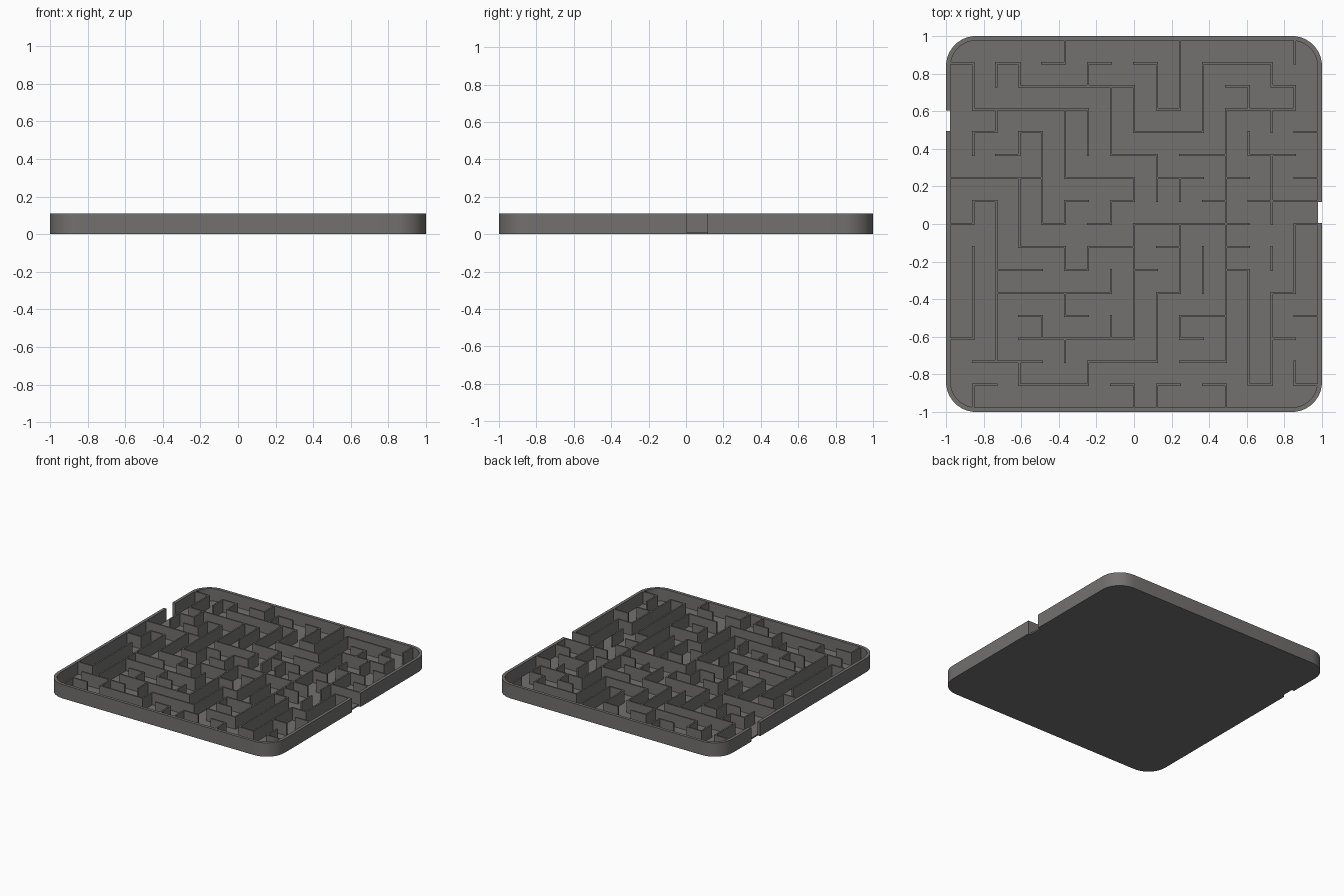
import bpy, bmesh, math

if "Cube" in bpy.data.objects:
    bpy.data.objects.remove(bpy.data.objects["Cube"])

STEP, WALL, TOP, FLOOR = 0.1222, 0.012, 0.11, 0.012

grey = bpy.data.materials.new("warm grey")
grey.diffuse_color = (0.17, 0.165, 0.16, 1)
grey.use_nodes = True
grey.node_tree.nodes["Principled BSDF"].inputs["Base Color"].default_value = grey.diffuse_color

# Horizontal walls: grid rows 1-15 from the back, column spans from the left
ROWS = [
    [(0, 1), (2, 3), (4, 5), (6, 7), (8, 9), (11, 14)],
    [(3, 8), (12, 13), (14, 15)],
    [(1, 6), (9, 10), (12, 15)],
    [(1, 2), (3, 4), (8, 11), (15, 16)],
    [(2, 3), (7, 9), (10, 12), (13, 15)],
    [(0, 4), (5, 8), (9, 11), (12, 13), (15, 16)],
    [(1, 2), (5, 6), (7, 8), (11, 12), (13, 16)],
    [(0, 1), (4, 5), (6, 7), (8, 13), (15, 16)],
    [(3, 5), (6, 8), (9, 10), (12, 13)],
    [(2, 4), (5, 6), (8, 9), (12, 13)],
    [(2, 7), (9, 10), (14, 15)],
    [(3, 4), (5, 6), (10, 12), (15, 16)],
    [(0, 1), (3, 8), (10, 11), (14, 15)],
    [(1, 4), (6, 9), (10, 12)],
    [(1, 2), (3, 6), (7, 8), (9, 10), (11, 12), (13, 14), (15, 16)],
]
# Vertical walls: grid columns 1-15 from the left, row spans from the back
COLUMNS = [
    [(1, 3), (4, 5), (7, 8), (9, 13), (15, 16)],
    [(1, 2), (3, 4), (7, 14)],
    [(1, 2), (4, 5), (6, 9), (14, 15)],
    [(4, 8), (12, 13)],
    [(0, 1), (3, 6), (7, 8), (9, 10), (11, 12), (13, 14)],
    [(1, 2), (3, 5), (9, 10), (14, 15)],
    [(2, 5), (7, 8), (10, 11), (12, 13)],
    [(2, 4), (6, 7), (8, 13), (15, 16)],
    [(1, 3), (5, 7), (11, 14), (15, 16)],
    [(0, 3), (6, 7), (8, 11), (12, 13)],
    [(1, 4), (9, 11)],
    [(3, 14), (15, 16)],
    [(2, 3), (4, 5), (10, 15)],
    [(1, 2), (3, 4), (5, 8), (9, 10), (11, 15)],
    [(0, 1), (2, 3), (8, 11), (14, 15)],
]


def finish(bm, name):
    bmesh.ops.recalc_face_normals(bm, faces=bm.faces)
    mesh = bpy.data.meshes.new(name)
    bm.to_mesh(mesh)
    bm.free()
    mesh.materials.append(grey)
    obj = bpy.data.objects.new(name, mesh)
    bpy.context.collection.objects.link(obj)
    return obj


def box(bm, x0, x1, y0, y1, z0, z1):
    verts = bmesh.ops.create_cube(bm, size=1)["verts"]
    for v in verts:
        v.co = (x1 if v.co.x > 0 else x0, y1 if v.co.y > 0 else y0, z1 if v.co.z > 0 else z0)


def corner(half, radius, quarter, n=12):
    """Arc of a rounded square corner; quarter 0 is back right, going anticlockwise."""
    a0 = quarter * math.pi / 2
    cx = (half - radius) * (1 if quarter in (0, 3) else -1)
    cy = (half - radius) * (1 if quarter in (0, 1) else -1)
    return [(cx + radius * math.cos(a0 + k / n * math.pi / 2),
             cy + radius * math.sin(a0 + k / n * math.pi / 2)) for k in range(n + 1)]


def rim_path(half, radius, start, end, quarters):
    side_a, side_b = (1, -1) if quarters[0] == 0 else (-1, 1)
    pts = [(side_a * half, start)]
    for q in quarters:
        pts += corner(half, radius, q)
    return pts + [(side_b * half, end)]


def line(k):
    return (k - 8) * STEP


# Floor plate
bm = bmesh.new()
outline = [p for q in range(4) for p in corner(0.98, 0.14, q)]
face = bm.faces.new([bm.verts.new((x, y, 0)) for x, y in outline])
ext = bmesh.ops.extrude_face_region(bm, geom=[face])["geom"]
bmesh.ops.translate(bm, vec=(0, 0, FLOOR), verts=[g for g in ext if isinstance(g, bmesh.types.BMVert)])
finish(bm, "floor_plate")

# Outer rim in two pieces, leaving the entrance (left) and exit (right) open
w = WALL / 2
for name, start, end, quarters in (
        ("back_rim", STEP - w, 5 * STEP - w, (0, 1)),
        ("front_rim", 4 * STEP + w, w, (2, 3))):
    bm = bmesh.new()
    outer = rim_path(1.0, 0.16, start, end, quarters)
    inner = rim_path(0.976, 0.136, start, end, quarters)
    rings = [[bm.verts.new(c) for c in ((*o, 0), (*o, TOP), (*i, TOP), (*i, 0))]
             for o, i in zip(outer, inner)]
    for a, b in zip(rings, rings[1:]):
        for k in range(4):
            bm.faces.new((a[k], a[(k + 1) % 4], b[(k + 1) % 4], b[k]))
    bm.faces.new(rings[0])
    bm.faces.new(rings[-1])
    rim = finish(bm, name)
    bpy.ops.object.select_all(action='DESELECT')
    rim.select_set(True)
    bpy.context.view_layer.objects.active = rim
    bpy.ops.object.shade_smooth_by_angle(angle=math.radians(30))

# Maze walls
bm = bmesh.new()
for j, spans in enumerate(ROWS, 1):
    for a, b in spans:
        box(bm, line(a) - w, line(b) + w, -line(j) - w, -line(j) + w, FLOOR / 2, TOP)
finish(bm, "cross_walls")
bm = bmesh.new()
for i, spans in enumerate(COLUMNS, 1):
    for a, b in spans:
        box(bm, line(i) - w, line(i) + w, -line(b) - w, -line(a) + w, FLOOR / 2, TOP)
finish(bm, "lengthwise_walls")
